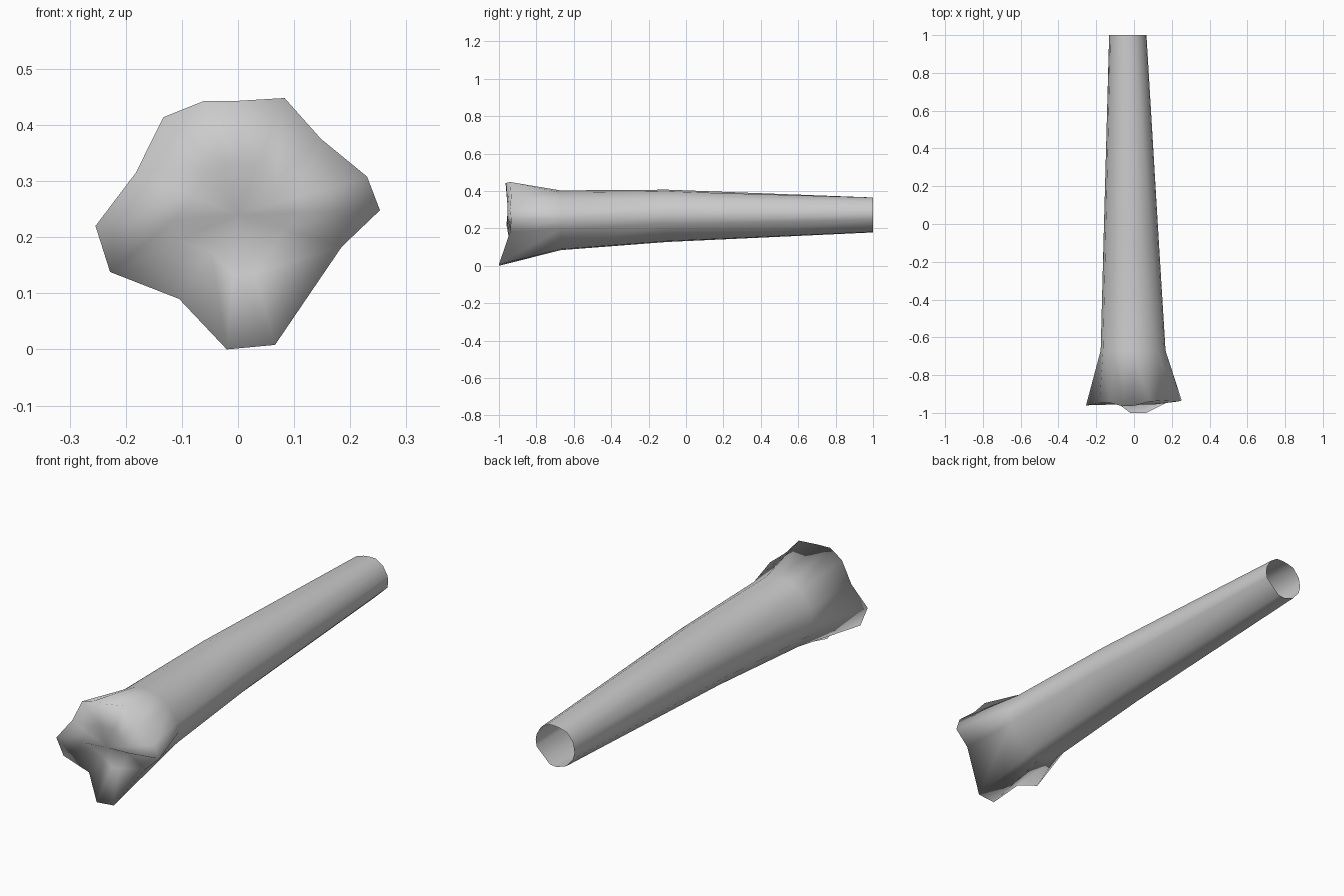
import bpy, bmesh, math

if "Cube" in bpy.data.objects:
    bpy.data.objects.remove(bpy.data.objects["Cube"])

# Flared root end outline: x, y, z, counter-clockwise seen from the front
RIM = [(-.02, -1, 0), (.066, -1, .008), (.185, -.94, .183), (.253, -.935, .248),
       (.23, -.94, .308), (.148, -.935, .375), (.083, -.94, .448), (0, -.962, .443),
       (-.06, -.965, .443), (-.133, -.945, .414), (-.182, -.945, .315),
       (-.254, -.96, .22), (-.228, -.945, .138), (-.105, -.935, .09)]
# Trunk sections: y, centre x, centre z, radius x, radius z
SECTIONS = [(-.67, -.005, .243, .172, .160),
            (-.10, -.015, .267, .147, .140),
            (1.0, -.033, .275, .099, .097)]
CX, CZ = 0, .24
N = len(RIM)

bm = bmesh.new()


def bridge(a, b):
    for i in range(N):
        j = (i + 1) % N
        bm.faces.new((a[i], a[j], b[j], b[i]))


# Hollow tapering trunk, open at the back
rim = [bm.verts.new(p) for p in RIM]
angles = [math.atan2(z - CZ, x - CX) for x, y, z in RIM]
prev = rim
for k, (y, cx, cz, rx, rz) in enumerate(SECTIONS):
    ring = []
    for i, a in enumerate(angles):
        s = .93 if k == 2 and i in (7, 8) else 1  # shallow groove at the tip
        ring.append(bm.verts.new((cx + rx * s * math.cos(a), y, cz + rz * s * math.sin(a))))
    bridge(prev, ring)
    prev = ring

# Closed front, slightly bulging above and recessed above the lower root
inner = [bm.verts.new((CX + (x - CX) * .45, -.955 if z > .2 else -.91, CZ + (z - CZ) * .45))
         for x, y, z in RIM]
bridge(inner, rim)
centre = bm.verts.new((CX, -.955, CZ))
for i in range(N):
    bm.faces.new((centre, inner[i], inner[(i + 1) % N]))

bmesh.ops.recalc_face_normals(bm, faces=bm.faces)
for f in bm.faces:
    f.smooth = True
mesh = bpy.data.meshes.new("hollow_log")
bm.to_mesh(mesh)
bm.free()
log = bpy.data.objects.new("hollow_log", mesh)
bpy.context.collection.objects.link(log)
